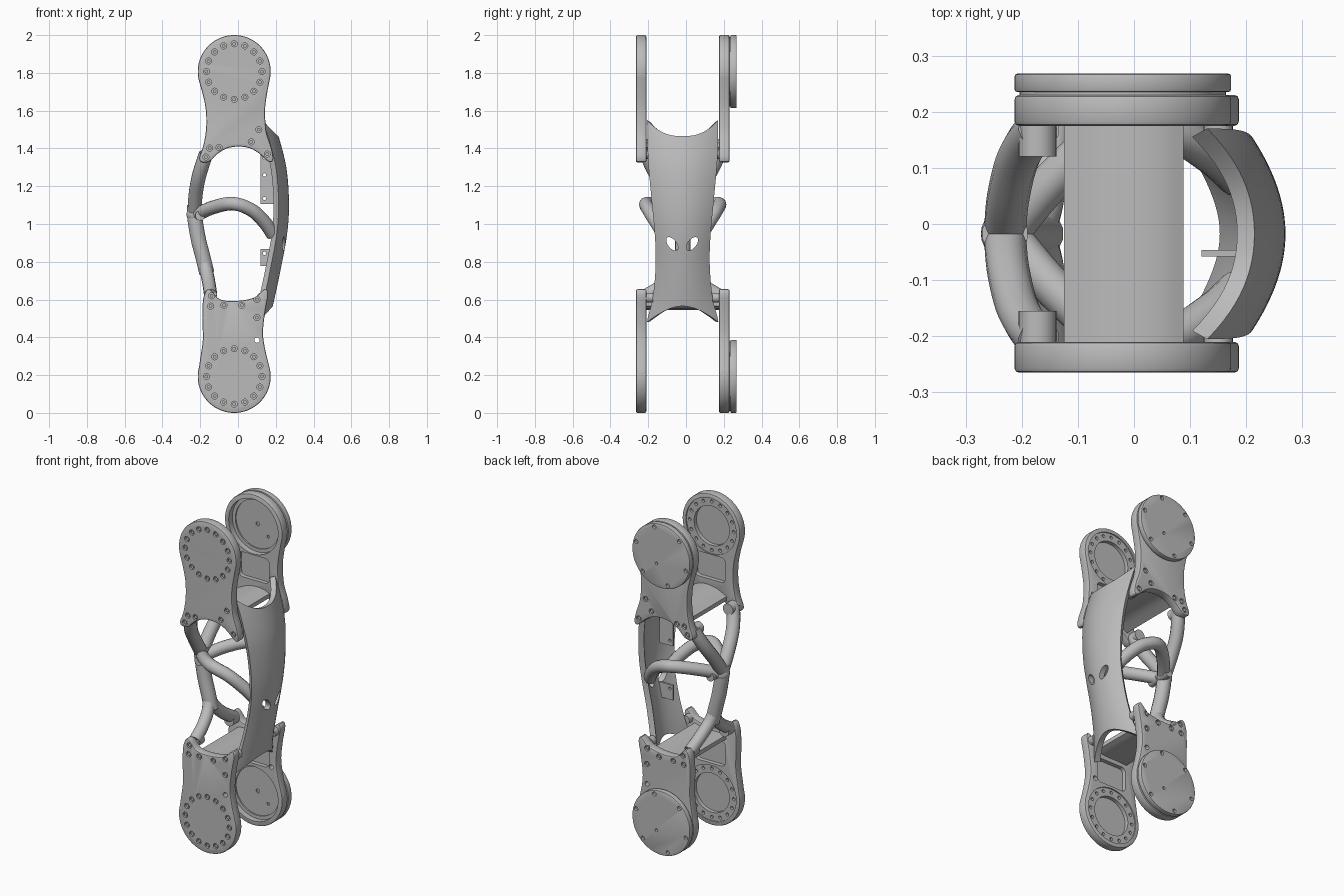
import bpy, bmesh, math
from mathutils import Matrix, Vector

if "Cube" in bpy.data.objects:
    bpy.data.objects.remove(bpy.data.objects["Cube"], do_unlink=True)

YC = -0.0175          # mid plane between the front and back plates
DX, R = -0.02, 0.193  # joint disc centre in x, and its radius

grey = bpy.data.materials.new("metal_grey")
grey.use_nodes = True
grey.diffuse_color = (0.5, 0.5, 0.5, 1)
bsdf = next(n for n in grey.node_tree.nodes if n.type == "BSDF_PRINCIPLED")
bsdf.inputs["Base Color"].default_value = (0.5, 0.5, 0.5, 1)
bsdf.inputs["Roughness"].default_value = 0.5


def new_object(name, bm):
    bmesh.ops.recalc_face_normals(bm, faces=bm.faces)
    mesh = bpy.data.meshes.new(name)
    bm.to_mesh(mesh)
    bm.free()
    obj = bpy.data.objects.new(name, mesh)
    bpy.context.collection.objects.link(obj)
    return obj


def finish(obj, cutters=(), angle=28):
    """Cut, bake the modifiers, shade and colour."""
    for c in cutters:
        c.hide_render = True
        mod = obj.modifiers.new("cut", "BOOLEAN")
        mod.operation, mod.solver, mod.object = "DIFFERENCE", "EXACT", c
    name = obj.name
    graph = bpy.context.evaluated_depsgraph_get()
    mesh = bpy.data.meshes.new_from_object(obj.evaluated_get(graph))
    for o in (obj, *cutters):
        bpy.data.objects.remove(o, do_unlink=True)
    for p in mesh.polygons:
        p.use_smooth = True
        p.material_index = 0
    mesh.set_sharp_from_angle(angle=math.radians(angle))
    mesh.materials.clear()
    mesh.materials.append(grey)
    out = bpy.data.objects.new(name, mesh)
    bpy.context.collection.objects.link(out)
    return out


def add_bevel(obj, width):
    mod = obj.modifiers.new("bevel", "BEVEL")
    mod.width, mod.segments, mod.limit_method = width, 2, "ANGLE"
    mod.angle_limit = math.radians(50)
    mod.use_clamp_overlap = False


def smooth(points, n=4, closed=False):
    """Catmull-Rom curve through the points."""
    pts = [Vector(p) for p in points]
    m, out = len(pts), []
    at = (lambda i: pts[i % m]) if closed else (lambda i: pts[max(0, min(m - 1, i))])
    for i in range(m if closed else m - 1):
        a, b, c, d = (at(i + k) for k in (-1, 0, 1, 2))
        for k in range(n):
            t = k / n
            out.append(0.5 * (2 * b + (c - a) * t + (2 * a - 5 * b + 4 * c - d) * t * t
                              + (3 * b - a - 3 * c + d) * t ** 3))
    return out if closed else out + [pts[-1]]


def lookup(curve, z):
    for a, b in zip(curve, curve[1:]):
        if z <= b[0]:
            return a[1] + (b[1] - a[1]) * (z - a[0]) / (b[0] - a[0])
    return curve[-1][1]


def cyl(bm, x, y, z, r, h, seg=24):
    """Cylinder along y."""
    bmesh.ops.create_cone(bm, cap_ends=True, segments=seg, radius1=r, radius2=r, depth=h,
                          matrix=Matrix.Translation((x, y, z)) @ Matrix.Rotation(math.pi / 2, 4, "X"))


def cylinders(name, items, seg=24):
    bm = bmesh.new()
    for it in items:
        cyl(bm, *it, seg)
    return new_object(name, bm)


def box(name, x, y, z, sx, sy, sz, round_by=0.0):
    bm = bmesh.new()
    bmesh.ops.create_cube(bm, size=1, matrix=Matrix.Translation((x, y, z)) @ Matrix.Diagonal((sx, sy, sz, 1)))
    if round_by:
        edges = [e for e in bm.edges if abs(e.verts[0].co.y - e.verts[1].co.y) > sy / 2]
        bmesh.ops.bevel(bm, geom=edges, offset=round_by, segments=4, profile=0.5, affect="EDGES")
    return new_object(name, bm)


def extrude_profile(name, pts, y0, y1):
    bm = bmesh.new()
    face = bm.faces.new([bm.verts.new((p[0], y0, p[1])) for p in pts])
    ext = bmesh.ops.extrude_face_region(bm, geom=[face])
    bmesh.ops.translate(bm, vec=(0, y1 - y0, 0),
                        verts=[v for v in ext["geom"] if isinstance(v, bmesh.types.BMVert)])
    return new_object(name, bm)


def ring(cz, r, n, phase=0.0):
    return [(DX + r * math.cos(2 * math.pi * (i + phase) / n),
             cz + r * math.sin(2 * math.pi * (i + phase) / n)) for i in range(n)]


def arc(cz, a0, a1, n=26):
    return [(DX + R * math.cos(math.radians(a0 + (a1 - a0) * i / n)),
             cz + R * math.sin(math.radians(a0 + (a1 - a0) * i / n))) for i in range(n + 1)]


# Outline, bolts and joint centre of the upper and the lower plates
TOP, LOW = 2 - R, R
ends = {
    "upper": dict(cz=TOP, pocket=1.56, outline=arc(TOP, -15, 195) + [
        (-.185, 1.68), (-.17, 1.6), (-.169, 1.5), (-.185, 1.41), (-.206, 1.35), (-.19, 1.327),
        (-.15, 1.332), (-.11, 1.37), (-.06, 1.4), (0, 1.41), (.06, 1.402), (.11, 1.375),
        (.165, 1.328), (.187, 1.345), (.175, 1.41), (.15, 1.49), (.143, 1.6), (.152, 1.68)],
        bolts=[(.11, 1.5), (.07, 1.435), (.155, 1.37), (-.1, 1.405), (-.15, 1.402), (-.17, 1.355)]),
    "lower": dict(cz=LOW, pocket=.45, outline=arc(LOW, 165, 375) + [
        (.143, .34), (.132, .43), (.145, .545), (.16, .63), (.14, .655), (.09, .612), (0, .593),
        (-.095, .6), (-.14, .648), (-.166, .65), (-.185, .6), (-.189, .5), (-.186, .39), (-.198, .3)],
        bolts=[(-.14, .62), (-.145, .565), (-.075, .57), (.02, .57), (.1, .6), (.1, .505)]),
}

for end, e in ends.items():
    cz = e["cz"]
    outline = smooth(e["outline"], 3, closed=True)
    for side, outer, inner in (("front", -.265, -.21), ("back", .23, .175)):
        s = 1 if inner > outer else -1   # from outer face to inner face
        spots = e["bolts"] + (ring(cz, .147, 16) if side == "front" else [])
        plate = extrude_profile(f"{end}_{side}_plate", outline, outer, inner)
        add_bevel(plate, .008)
        cuts = [cylinders("bolt_cut", [(x, outer, z, .016, .024) for x, z in spots], 16),
                box("pocket_cut", -.015, inner, e["pocket"], .2, .05, .15, .025)]
        if side == "front":
            cuts += [cylinders("ring_cut", [(DX, inner, cz, .168, .014)], 64),
                     cylinders("well_cut", [(DX, inner, cz, .118, .06)], 64),
                     cylinders("hole_cut", [(x, inner, z, .01, .045) for x, z in ring(cz, .147, 16)], 12)]
        else:
            cuts += [cylinders("dish_cut", [(DX, inner, cz, .165, .07)], 64),
                     cylinders("step_cut", [(DX, inner, cz, .145, .086)], 64),
                     cylinders("hole_cut", [(DX, inner, cz, .012, .1), (.05, inner, cz - .06, .009, .1)], 12)]
        if end == "lower":
            cuts.append(cylinders("wire_cut", [(.1, inner, .385, .014, .2)], 16))
        finish(plate, cuts)
        heads = cylinders(f"{end}_{side}_bolts",
                          [(x, outer + s * .009, z, .0095, .01) for x, z in spots], 12)
        finish(heads)
    # Round cover on the back joint
    finish(cylinders(f"{end}_back_spacer", [(DX, .2325, cz, .184, .009)], 64))
    cover = cylinders(f"{end}_back_cover", [(DX, .2515, cz, R, .033)], 72)
    add_bevel(cover, .005)
    marks = [(x, .268, z, .012, .03) for x, z in ring(cz, .172, 6, .25)] + [(DX + .03, .268, cz - .05, .009, .03)]
    finish(cover, [cylinders("cover_cut", marks, 16)])

# Curved webs joining the front and back plates
for name, pts in (("upper_web", [(-.125, 1.385), (-.06, 1.415), (0, 1.425), (.05, 1.42), (.088, 1.405)]),
                  ("lower_web", [(-.12, .57), (-.06, .575), (0, .574), (.05, .578), (.088, .59)])):
    top = smooth(pts, 4)
    lift = .025 if name == "upper_web" else -.025
    finish(extrude_profile(name, top + [p + Vector((0, lift)) for p in reversed(top)], -.212, .177))

# Bowed outer shell with scooped ends
crest = smooth([(.44, .155), (.6, .192), (.755, .225), (.94, .259), (1.1, .27), (1.285, .258),
                (1.44, .222), (1.56, .182)], 6)
half = smooth([(.44, .19), (.5, .186), (.6, .16), (.76, .144), (.92, .146), (1.13, .165),
               (1.35, .184), (1.56, .188)], 6)
NS, NT = 24, 40
bm = bmesh.new()
grid = []
for j in range(NT + 1):
    row = []
    for i in range(NS + 1):
        u = 2 * i / NS - 1
        low, high = .565 - .085 * u * u, 1.465 + .085 * abs(u) ** 2.5
        z = low + (high - low) * j / NT
        row.append(bm.verts.new((lookup(crest, z) - .055 * u * u, YC + u * lookup(half, z), z)))
    grid.append(row)
for j in range(NT):
    for i in range(NS):
        bm.faces.new((grid[j][i], grid[j][i + 1], grid[j + 1][i + 1], grid[j + 1][i]))
shell = new_object("outer_shell", bm)
if shell.data.polygons[0].normal.x < 0:
    shell.data.flip_normals()
mod = shell.modifiers.new("thickness", "SOLIDIFY")
mod.thickness, mod.offset = .032, -1
bm = bmesh.new()
for k in (-1, 1):   # slanted oval openings
    place = (Matrix.Translation((.24, YC - .003 + k * .053, .895)) @ Matrix.Rotation(-k * math.radians(38), 4, "X")
             @ Matrix.Diagonal((1, .022, .042, 1)) @ Matrix.Rotation(math.pi / 2, 4, "Y"))
    bmesh.ops.create_cone(bm, cap_ends=True, segments=24, radius1=1, radius2=1, depth=.2, matrix=place)
finish(shell, [new_object("oval_cut", bm)], 35)

# Thin mounting tabs on the inside of the shell
finish(box("upper_tab", .165, -.052, 1.24, .09, .012, .27),
       [cylinders("tab_cut", [(.14, -.052, z, .009, .1) for z in (1.135, 1.26, 1.35)], 12)])
finish(box("lower_tab", .165, -.052, .823, .09, .012, .09),
       [cylinders("tab_cut", [(.14, -.052, .845, .009, .1)], 12)])


def tube(name, pts, r):
    curve = bpy.data.curves.new(name, "CURVE")
    curve.dimensions, curve.bevel_depth, curve.bevel_resolution = "3D", r, 5
    curve.use_fill_caps = True
    path = smooth(pts, 6)
    spline = curve.splines.new("POLY")
    spline.points.add(len(path) - 1)
    for p, co in zip(spline.points, path):
        p.co = (co.x, YC + co.y, co.z, 1)
    obj = bpy.data.objects.new(name, curve)
    bpy.context.collection.objects.link(obj)
    finish(obj, angle=40)


# Tubular frame: one leg, forked to the plates, with arms reaching the shell
tube("frame_leg", [(-.23, 0, 1.1), (-.228, 0, 1.03), (-.21, 0, .92), (-.187, 0, .83), (-.165, 0, .74)], .041)
for k, side in ((-1, "front"), (1, "back")):
    tube(f"{side}_upper_fork", [(-.17, k * .188, 1.37), (-.19, k * .165, 1.31), (-.21, k * .125, 1.24),
                                (-.225, k * .06, 1.15), (-.23, 0, 1.06)], .038)
    tube(f"{side}_lower_fork", [(-.18, 0, .8), (-.165, k * .035, .74), (-.153, k * .1, .68),
                                (-.145, k * .188, .625)], .035)
    tube(f"{side}_arm", [(-.225, 0, 1.045), (-.14, k * .1, 1.085), (-.03, k * .19, 1.108), (.07, k * .18, 1.075),
                         (.14, k * .14, 1.01), (.185, k * .1, .945)], .036)
    finish(cylinders(f"{side}_lugs", [(-.172, YC + k * .165, 1.365, .034, .055),
                                      (-.145, YC + k * .165, .62, .032, .055),
                                      (.15, YC + k * .175, 1.37, .026, .036),
                                      (.125, YC + k * .175, .61, .026, .036)]))
    finish(cylinders(f"{side}_node_boss", [(-.2, YC + k * .04, 1.045, .026, .07)]))
bm = bmesh.new()
bmesh.ops.create_uvsphere(bm, u_segments=24, v_segments=16, radius=.045,
                          matrix=Matrix.Translation((-.228, YC, 1.05)))
finish(new_object("frame_node", bm), angle=40)
